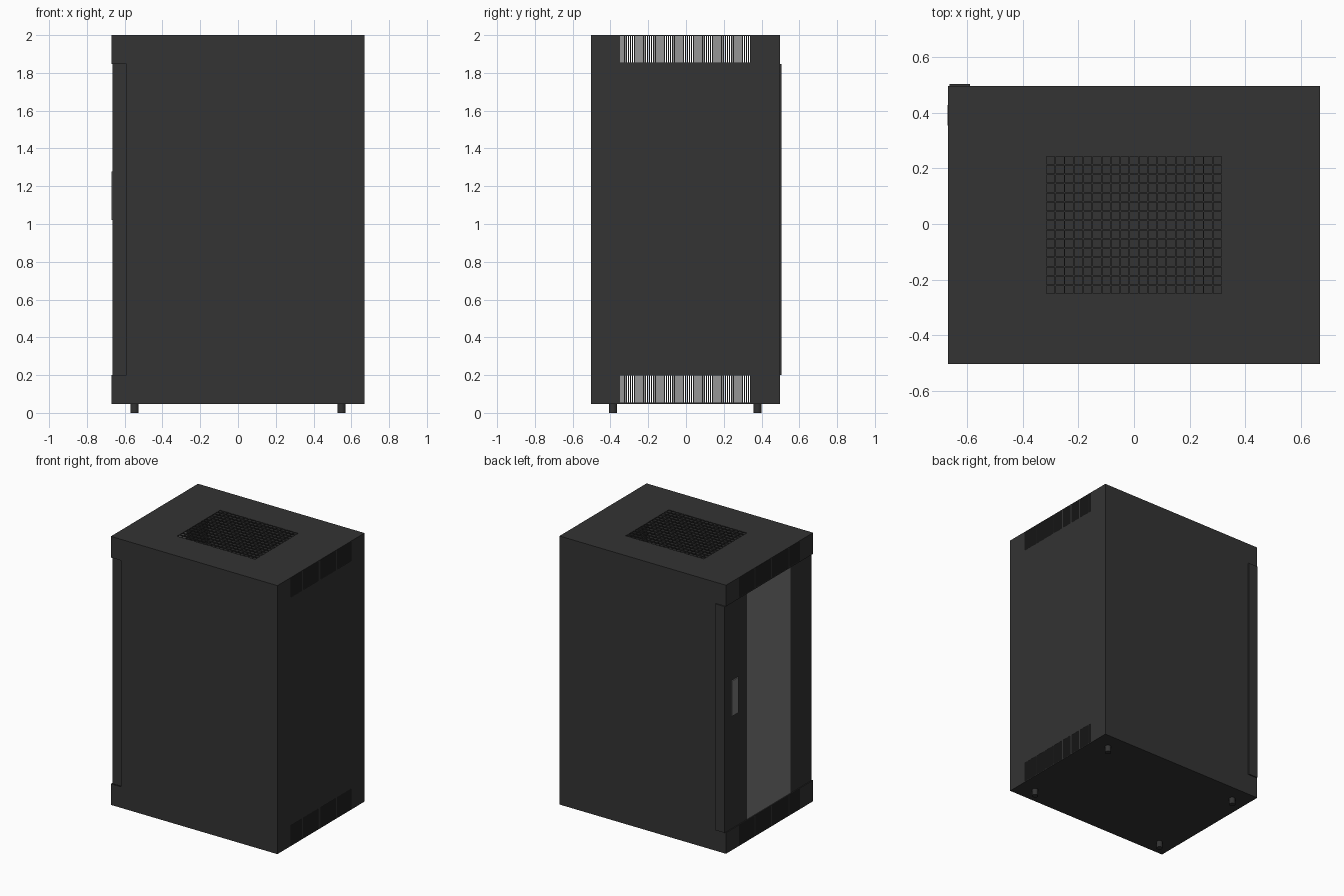
import bpy, bmesh
from mathutils import Vector

if "Cube" in bpy.data.objects:
    bpy.data.objects.remove(bpy.data.objects["Cube"])


def material(name, value):
    m = bpy.data.materials.new(name)
    m.diffuse_color = (value, value, value, 1)
    m.use_nodes = True
    m.node_tree.nodes["Principled BSDF"].inputs["Base Color"].default_value = m.diffuse_color
    return m


BLACK = material("charcoal_metal", 0.033)
GREY = material("grey_glass", 0.195)

# Overall cabinet limits
X = 0.67
Y0, Y1 = -0.504, 0.497
YC = (Y0 + Y1) / 2
Z0, Z1 = 0.047, 2.0
DOOR_Z0, DOOR_Z1 = 0.2, 1.846
DOOR_BACK = -0.59
T = 0.006


def finish(name, bm, mat):
    me = bpy.data.meshes.new(name)
    bm.to_mesh(me)
    bm.free()
    ob = bpy.data.objects.new(name, me)
    bpy.context.collection.objects.link(ob)
    me.materials.append(mat)
    return ob


def box(name, lo, hi, mat):
    bm = bmesh.new()
    bmesh.ops.create_cube(bm, size=1)
    lo, hi = Vector(lo), Vector(hi)
    for v in bm.verts:
        v.co = Vector(((v.co[i] + 0.5) * (hi[i] - lo[i]) + lo[i]) for i in range(3))
    return finish(name, bm, mat)


def hole_edges(lo, hi, count, fill, start, end):
    """Grid lines for evenly spaced holes, with plain margins at both ends."""
    pitch = (hi - lo) / count
    lines = [start]
    for i in range(count):
        c = lo + (i + 0.5) * pitch
        lines += [c - fill * pitch / 2, c + fill * pitch / 2]
    return lines + [end]


def perforated_sheet(name, us, vs, place, offset):
    """Sheet whose odd/odd grid cells are open, thickened inwards."""
    bm = bmesh.new()
    grid = [[bm.verts.new(place(u, v)) for v in vs] for u in us]
    for i in range(len(us) - 1):
        for j in range(len(vs) - 1):
            if i % 2 and j % 2:
                continue
            bm.faces.new((grid[i][j], grid[i + 1][j], grid[i + 1][j + 1], grid[i][j + 1]))
    loose = [v for v in bm.verts if not v.link_faces]
    bmesh.ops.delete(bm, geom=loose, context='VERTS')
    ob = finish(name, bm, BLACK)
    mod = ob.modifiers.new("thickness", 'SOLIDIFY')
    mod.thickness = T
    mod.offset = offset
    return ob


# Top panel with square ventilation holes
perforated_sheet("top_panel",
                 hole_edges(-0.317, 0.317, 19, 0.84, -X, X),
                 hole_edges(YC - 0.25, YC + 0.25, 15, 0.84, Y0, Y1),
                 lambda u, v: (u, v, Z1), -1)

# Slotted end panels: full height at +x, above and below the door at -x
slots = hole_edges(YC - 0.346, YC + 0.346, 62, 0.45, Y0, Y1)
low = [Z0, 0.054, 0.197]
high = [1.856, 1.994, Z1]
perforated_sheet("rear_end_panel", slots, low + high, lambda u, v: (X, u, v), -1)
perforated_sheet("lower_vent_panel", slots, low + [DOOR_Z0], lambda u, v: (-X, u, v), 1)
perforated_sheet("upper_vent_panel", slots, [DOOR_Z1] + high, lambda u, v: (-X, u, v), 1)

# Large side panels, notched where the door sits
notched = [(-X, Z0), (X, Z0), (X, Z1), (-X, Z1), (-X, DOOR_Z1),
           (DOOR_BACK, DOOR_Z1), (DOOR_BACK, DOOR_Z0), (-X, DOOR_Z0)]
for name, y, step in (("front_side_panel", Y0, T), ("back_side_panel", Y1, -T)):
    bm = bmesh.new()
    face = bm.faces.new([bm.verts.new((x, y, z)) for x, z in notched])
    ext = bmesh.ops.extrude_face_region(bm, geom=[face], use_keep_orig=True)
    moved = [g for g in ext["geom"] if isinstance(g, bmesh.types.BMVert)]
    bmesh.ops.translate(bm, verts=moved, vec=(0, step, 0))
    bmesh.ops.recalc_face_normals(bm, faces=bm.faces)
    finish(name, bm, BLACK)

# Floor
box("floor_panel", (-X, Y0, Z0), (X, Y1, Z0 + T), BLACK)

# Door, set slightly askew of the body, with a full-height glass strip
DX, DY0, DY1 = -0.664, Y0 + 0.008, Y1 + 0.008
box("door_stile_left", (DX, DY0, DOOR_Z0), (DOOR_BACK, -0.25, DOOR_Z1), BLACK)
box("door_stile_right", (DX, 0.25, DOOR_Z0), (DOOR_BACK, DY1, DOOR_Z1), BLACK)
box("door_glass", (DX, -0.25, DOOR_Z0), (DOOR_BACK, 0.25, DOOR_Z1), GREY)
box("door_handle", (-0.671, 0.355, 1.02), (DX, 0.428, 1.277), GREY)

# Round feet
for sx in (-1, 1):
    for sy in (-1, 1):
        bm = bmesh.new()
        bmesh.ops.create_cone(bm, cap_ends=True, segments=24, radius1=0.021,
                              radius2=0.021, depth=Z0 + 0.002)
        bmesh.ops.translate(bm, verts=bm.verts,
                            vec=(sx * 0.548, YC + sy * 0.383, (Z0 + 0.002) / 2))
        finish("foot", bm, BLACK)
